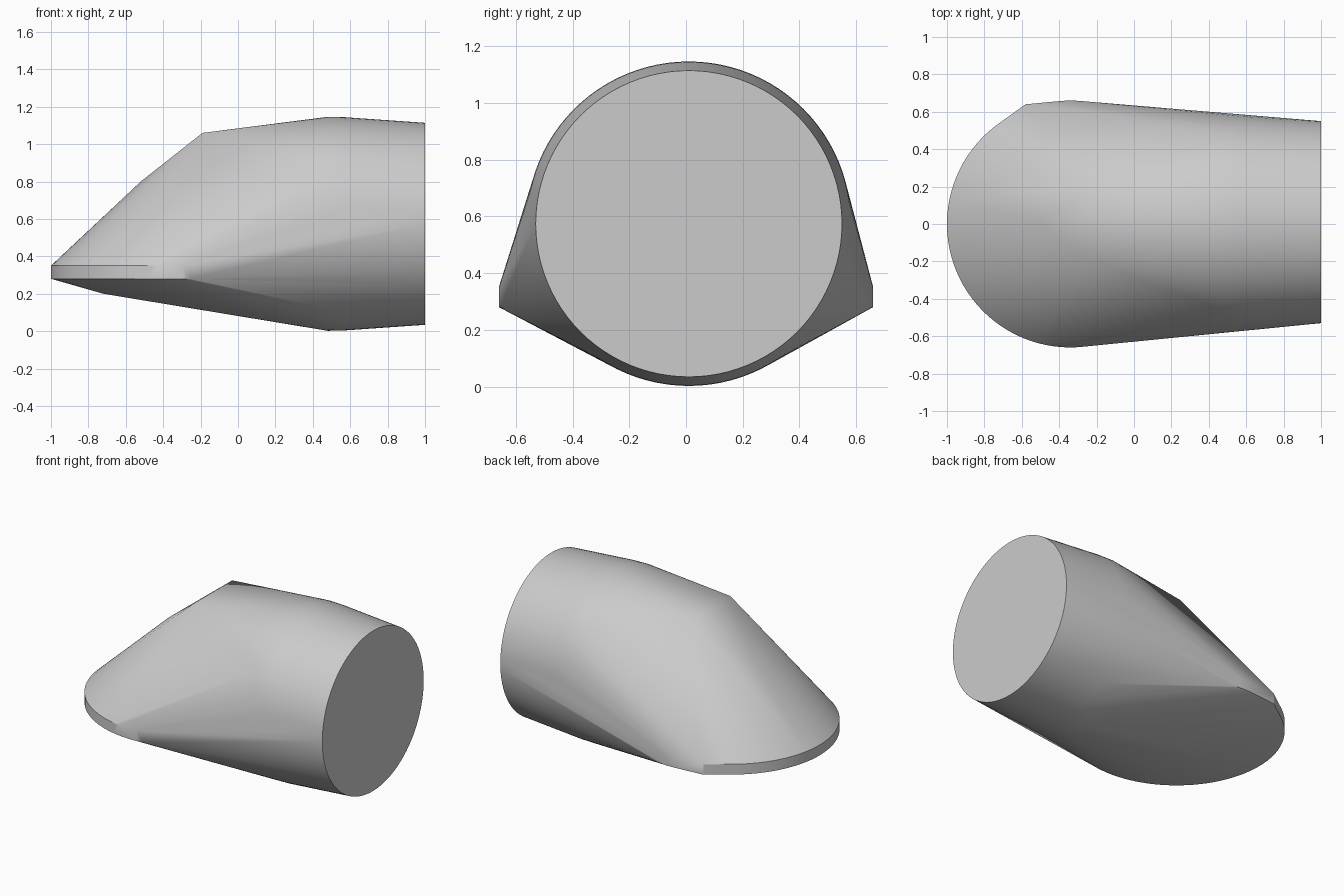
import bpy
import bmesh
from math import sin, cos, tau, radians
from mathutils import Vector

cube = bpy.data.objects.get("Cube")
if cube:
    bpy.data.objects.remove(cube, do_unlink=True)

SIDES = 96


def ring(centre, radius, u, v):
    """Points of a circle in the plane of the directions u and v."""
    c, u, v = Vector(centre), Vector(u), Vector(v)
    return [c + radius * (cos(tau * i / SIDES) * u + sin(tau * i / SIDES) * v)
            for i in range(SIDES)]


X, Y, Z = (1, 0, 0), (0, 1, 0), (0, 0, 1)
points = []

# Round barrel: flat end and widest band
for x, radius in ((1, 0.54), (0.57, 0.57), (0.48, 0.572)):
    points += ring((x, 0.01, 0.574), radius, Y, Z)

# Thin rounded lip at the nose
for z in (0.28, 0.35):
    points += ring((-0.34, 0, z), 0.66, X, Y)
    points.append(Vector((-0.58, 0.64, z)))

# Ridge corners, brow point and chin point
points += [Vector(p) for p in ((-0.19, -0.2, 1.06), (-0.19, 0.21, 1.06),
                               (-0.52, 0.01, 0.8), (-0.72, 0, 0.2))]

# Skin stretched over the outlines
bm = bmesh.new()
for p in points:
    bm.verts.new(p)
hull = bmesh.ops.convex_hull(bm, input=bm.verts)
unused = {g for g in hull["geom_interior"] + hull["geom_unused"]
          if isinstance(g, bmesh.types.BMVert)}
bmesh.ops.delete(bm, geom=list(unused), context="VERTS")
bmesh.ops.dissolve_limit(bm, angle_limit=radians(0.2),
                         verts=bm.verts, edges=bm.edges)
bmesh.ops.recalc_face_normals(bm, faces=bm.faces)

mesh = bpy.data.meshes.new("tapered_nose_body")
bm.to_mesh(mesh)
bm.free()
body = bpy.data.objects.new("tapered_nose_body", mesh)
bpy.context.collection.objects.link(body)

# Plain grey
grey = bpy.data.materials.new("light_grey")
grey.use_nodes = True
colour = (0.6, 0.6, 0.6, 1)
grey.diffuse_color = colour
grey.node_tree.nodes["Principled BSDF"].inputs["Base Color"].default_value = colour
mesh.materials.append(grey)

# Smooth skin with crisp borders
bpy.ops.object.select_all(action="DESELECT")
body.select_set(True)
bpy.context.view_layer.objects.active = body
bpy.ops.object.shade_smooth_by_angle(angle=radians(30))
